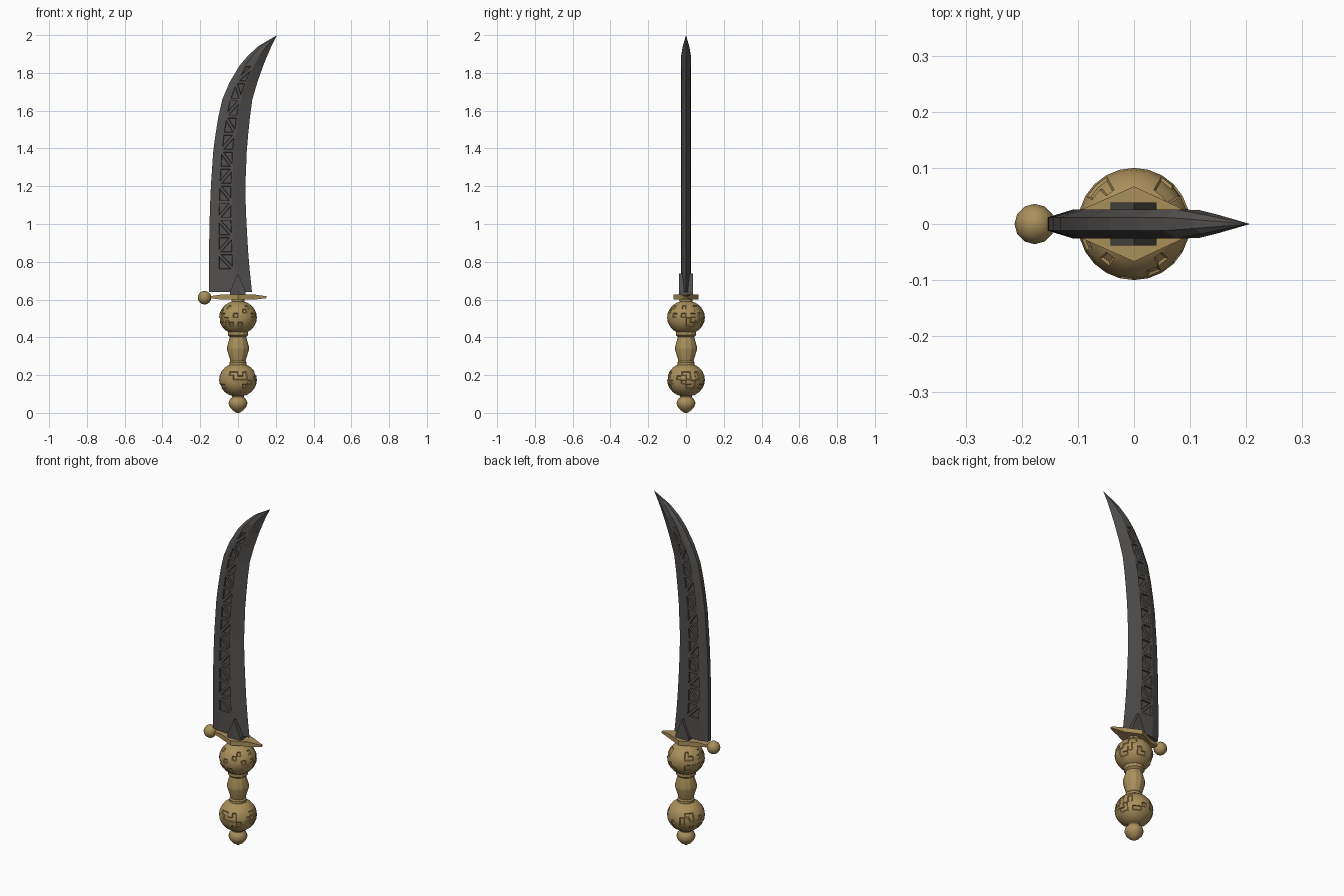
import bpy, bmesh, math, random
from mathutils import Vector

if "Cube" in bpy.data.objects:
    bpy.data.objects.remove(bpy.data.objects["Cube"])

random.seed(4)


def material(name, col):
    m = bpy.data.materials.new(name)
    m.diffuse_color = (*col, 1)
    m.use_nodes = True
    m.node_tree.nodes["Principled BSDF"].inputs["Base Color"].default_value = m.diffuse_color
    return m


STEEL = material("dark steel", (0.085, 0.080, 0.075))
GOLD = material("aged gold", (0.40, 0.275, 0.105))


def finish(name, bm, mat, angle=None):
    me = bpy.data.meshes.new(name)
    bm.to_mesh(me)
    bm.free()
    ob = bpy.data.objects.new(name, me)
    bpy.context.collection.objects.link(ob)
    me.materials.append(mat)
    if angle:
        bpy.ops.object.select_all(action='DESELECT')
        ob.select_set(True)
        bpy.context.view_layer.objects.active = ob
        bpy.ops.object.shade_smooth_by_angle(angle=math.radians(angle))
    return ob


def lathe(name, profile, segs, mat, angle=None, carve=None, centre=(0, 0, 0)):
    """Revolve (radius, z) points; carve = (low z, high z, chance) sinks small panels."""
    bm = bmesh.new()
    c = Vector(centre)
    rings = []
    for r, z in profile:
        rings.append([bm.verts.new(c + Vector((r * math.cos(2 * math.pi * i / segs),
                                               r * math.sin(2 * math.pi * i / segs), z)))
                      for i in range(segs)])
    for a, b in zip(rings, rings[1:]):
        for i in range(segs):
            j = (i + 1) % segs
            bm.faces.new((a[i], a[j], b[j], b[i]))
    bm.faces.new(rings[0])
    bm.faces.new(rings[-1])
    bmesh.ops.remove_doubles(bm, verts=bm.verts, dist=1e-5)
    bmesh.ops.recalc_face_normals(bm, faces=bm.faces)
    if carve:
        lo, hi, chance = carve
        picked = [f for f in bm.faces if lo < f.calc_center_median().z < hi
                  and random.random() < chance]
        bmesh.ops.inset_region(bm, faces=picked, thickness=0.004, depth=-0.004,
                               use_even_offset=True)
    return finish(name, bm, mat, angle)


def ball_profile(r, h, z, n):
    pts = []
    for k in range(n + 1):
        a = math.pi * k / n
        pts.append((max(r * math.sin(a), 0.001), z - h * math.cos(a)))
    return pts


def prism(name, outline, place, depth, mat):
    """Extrude a 2D outline symmetrically; place maps (u, v, depth) to a point."""
    bm = bmesh.new()
    lo = [bm.verts.new(place(u, v, depth[0])) for u, v in outline]
    hi = [bm.verts.new(place(u, v, depth[1])) for u, v in outline]
    n = len(outline)
    bm.faces.new(lo)
    bm.faces.new(hi)
    for i in range(n):
        j = (i + 1) % n
        bm.faces.new((lo[i], lo[j], hi[j], hi[i]))
    bmesh.ops.recalc_face_normals(bm, faces=bm.faces)
    return finish(name, bm, mat)


# Hilt: pommel, two carved orbs and a waisted grip
lathe("pommel", [(0.008, 0), (0.026, 0.012), (0.043, 0.030), (0.050, 0.050),
                 (0.045, 0.068), (0.032, 0.083), (0.032, 0.10)], 16, GOLD, 40)
lathe("lower_orb", ball_profile(0.1, 0.09, 0.175, 12), 24, GOLD, 30, (0.13, 0.22, 0.3))
lathe("upper_orb", ball_profile(0.1, 0.09, 0.505, 12), 24, GOLD, 30, (0.46, 0.57, 0.3))
lathe("grip", [(0.046, 0.245), (0.046, 0.268), (0.040, 0.275), (0.058, 0.335),
               (0.058, 0.350), (0.043, 0.402), (0.054, 0.412), (0.054, 0.435)], 12, GOLD, 25)
lathe("guard_neck", [(0.035, 0.57), (0.035, 0.605)], 12, GOLD, 30)

# Cross guard: flat pointed plate with a ball on the spine side
half = [(-0.15, 0.012), (-0.09, 0.027), (0, 0.067), (0.09, 0.025), (0.152, 0.006)]
guard = prism("cross_guard", half + [(x, -y) for x, y in reversed(half)],
              lambda u, v, d: (u, v, d), (0.600, 0.626), GOLD)
for v in guard.data.vertices:  # thin the ends
    k = max(0, (abs(v.co.x) - 0.09) / 0.06)
    v.co.z += (0.612 - v.co.z) * 0.6 * k
lathe("guard_ball", ball_profile(0.036, 0.036, 0.61, 8), 12, GOLD, 35, None, (-0.177, 0, 0))

# Collar: steel triangle clasping the blade root
prism("blade_collar", [(-0.042, 0.62), (0.040, 0.62), (0.040, 0.645), (0, 0.737), (-0.042, 0.645)],
      lambda u, v, d: (u, d, v), (-0.038, 0.038), STEEL)

# Blade: curved outline as (z, spine x, edge x)
OUTLINE = [(0.64, -0.153, 0.074), (0.80, -0.154, 0.057), (1.00, -0.151, 0.045),
           (1.18, -0.145, 0.038), (1.40, -0.130, 0.047), (1.55, -0.108, 0.061),
           (1.66, -0.083, 0.076), (1.78, -0.032, 0.111), (1.87, 0.030, 0.146),
           (1.94, 0.106, 0.176), (2.00, 0.206, 0.207)]


def outline_at(z):
    for a, b in zip(OUTLINE, OUTLINE[1:]):
        if z <= b[0] + 1e-6:
            t = (z - a[0]) / (b[0] - a[0])
            return a[1] + (b[1] - a[1]) * t, a[2] + (b[2] - a[2]) * t


FIRST, CELLS = 1, 12
levels = [0.64] + [0.755 + i * 1.085 / CELLS for i in range(CELLS + 1)] + [1.89, 1.94, 2.0]
SECTION = [(0, 0.012), (0.22, 0.026), (0.62, 0.025), (1, 0)]  # (share of width, half thickness)
bm = bmesh.new()
rows = []
for z in levels:
    left, right = outline_at(z)
    taper = min(1, (2.0 - z) / 0.10) ** 0.8
    rows.append({s: [bm.verts.new((left + (right - left) * f, s * y * taper, z))
                     for f, y in SECTION] for s in (-1, 1)})
for n, (a, b) in enumerate(zip(rows, rows[1:])):
    for s in (-1, 1):
        for c in range(3):
            p, q, r, t = a[s][c], a[s][c + 1], b[s][c + 1], b[s][c]
            if c == 1 and FIRST <= n < FIRST + CELLS:  # zigzag lattice band
                if n % 2:
                    bm.faces.new((p, q, t))
                    bm.faces.new((q, r, t))
                else:
                    bm.faces.new((p, q, r))
                    bm.faces.new((p, r, t))
            else:
                bm.faces.new((p, q, r, t))
    bm.faces.new((a[-1][0], a[1][0], b[1][0], b[-1][0]))
bm.faces.new(rows[0][-1] + rows[0][1][::-1])
bmesh.ops.remove_doubles(bm, verts=bm.verts, dist=1.2e-3)
bmesh.ops.recalc_face_normals(bm, faces=bm.faces)
# Sink each lattice triangle into the blade
top = levels[FIRST + CELLS]
panels = [f for f in bm.faces if len(f.verts) == 3 and abs(f.normal.y) > 0.9
          and f.calc_center_median().z < top]
bmesh.ops.inset_individual(bm, faces=panels, thickness=0.007, depth=0, use_even_offset=True)
bmesh.ops.inset_individual(bm, faces=panels, thickness=0.002, depth=-0.009, use_even_offset=True)
finish("blade", bm, STEEL)
